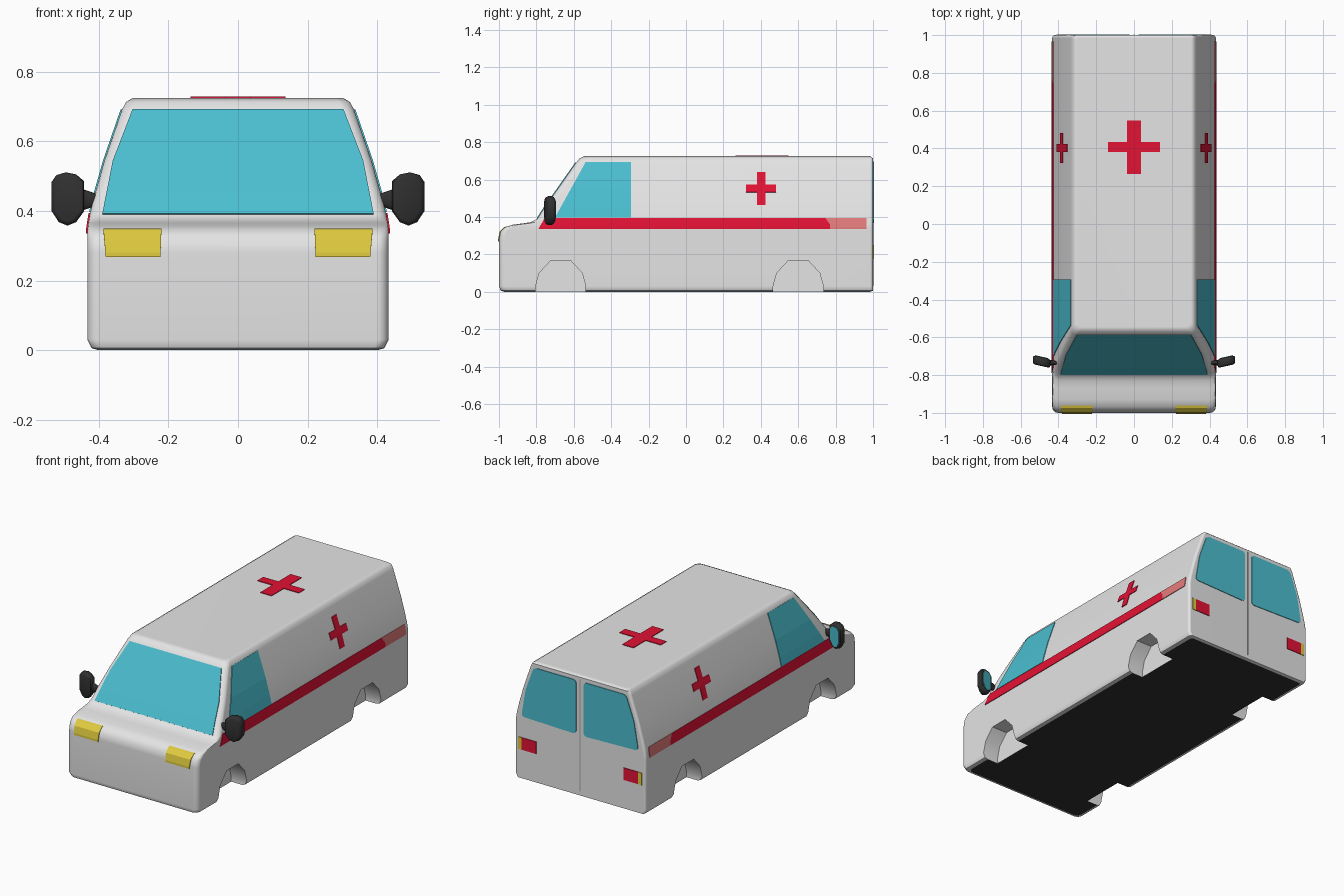
import bpy, bmesh, math
from mathutils import Vector

if "Cube" in bpy.data.objects:
    bpy.data.objects.remove(bpy.data.objects["Cube"])


def material(name, rgb):
    m = bpy.data.materials.new(name)
    m.diffuse_color = (*rgb, 1)
    m.use_nodes = True
    m.node_tree.nodes["Principled BSDF"].inputs["Base Color"].default_value = m.diffuse_color
    return m


WHITE = material("body_white", (0.78, 0.78, 0.78))
DARK = material("dark_plastic", (0.03, 0.03, 0.03))
GLASS = material("teal_glass", (0.07, 0.52, 0.63))
RED = material("signal_red", (0.76, 0.006, 0.035))
PINK = material("pale_red", (0.78, 0.2, 0.2))
YELLOW = material("lamp_yellow", (0.75, 0.6, 0.05))
SEAM = material("seam_grey", (0.4, 0.4, 0.4))

# Body outline by height: z, half width, front y
ROWS = [(0, .402, -.972), (.006, .421, -.99), (.03, .433, -1), (.28, .433, -1),
        (.32, .433, -.992), (.345, .433, -.968), (.358, .431, -.93),
        (.366, .430, -.87), (.372, .429, -.83), (.39, .426, -.795),
        (.45, .411, -.757), (.545, .384, -.69), (.69, .334, -.588),
        (.713, .322, -.57), (.725, .302, -.545)]


def outline(z, col):
    """Half width (col 1) or front y (col 2) of the body at height z."""
    for a, b in zip(ROWS, ROWS[1:]):
        if z <= b[0]:
            t = (z - a[0]) / (b[0] - a[0])
            return a[col] + t * (b[col] - a[col])
    return ROWS[-1][col]


def finish(bm, name, mats, angle=None):
    me = bpy.data.meshes.new(name)
    bm.to_mesh(me)
    bm.free()
    ob = bpy.data.objects.new(name, me)
    bpy.context.collection.objects.link(ob)
    for m in mats:
        me.materials.append(m)
    if angle:
        smooth(ob, angle)
    return ob


def smooth(ob, angle):
    bpy.ops.object.select_all(action='DESELECT')
    ob.select_set(True)
    bpy.context.view_layer.objects.active = ob
    bpy.ops.object.shade_smooth_by_angle(angle=math.radians(angle))


def prism(bm, pts, place, lo, hi):
    """Extrude a 2D polygon from depth lo to hi."""
    a = [bm.verts.new(place(u, v, lo)) for u, v in pts]
    b = [bm.verts.new(place(u, v, hi)) for u, v in pts]
    bm.faces.new(a)
    bm.faces.new(b)
    for i in range(len(pts)):
        j = (i + 1) % len(pts)
        bm.faces.new((a[i], a[j], b[j], b[i]))
    bmesh.ops.recalc_face_normals(bm, faces=bm.faces[:])


def plate(name, polys, place, out, mat, radius=0):
    """Thin plate: 2D polygons cut at the body's height lines and laid on it."""
    bm = bmesh.new()
    for p in polys:
        bm.faces.new([bm.verts.new((u, 0, v)) for u, v in p])
    if radius:
        bmesh.ops.bevel(bm, geom=bm.verts[:], offset=radius, segments=3,
                        profile=.5, affect='VERTICES')
    for row in ROWS[1:-1]:
        bmesh.ops.bisect_plane(bm, geom=bm.verts[:] + bm.edges[:] + bm.faces[:],
                               plane_co=(0, 0, row[0]), plane_no=(0, 0, 1))
    for v in bm.verts:
        v.co = place(v.co.x, v.co.z)
    bm.normal_update()
    flip = [f for f in bm.faces if f.normal.dot(Vector(out)) < 0]
    bmesh.ops.reverse_faces(bm, faces=flip)
    ob = finish(bm, name, [mat])
    sol = ob.modifiers.new("thickness", 'SOLIDIFY')
    sol.thickness, sol.offset = .006, -1
    return ob


def box(u0, u1, v0, v1):
    return [(u0, v0), (u1, v0), (u1, v1), (u0, v1)]


def cross(u, v, hu, hv, tu, tv):
    return [box(u - tu, u + tu, v - hv, v + hv),
            box(u - hu, u - tu, v - tv, v + tv), box(u + tu, u + hu, v - tv, v + tv)]


# Body: stack of rounded rectangles
bm = bmesh.new()
rings = []
for z, w, f in ROWS:
    r = .985 if z in (0, ROWS[-1][0]) else 1
    ring = []
    for cx, cy, rad, start in ((w, r, .015, 0), (-w, r, .015, 90),
                               (-w, f, .032, 180), (w, f, .032, 270)):
        ox = cx - math.copysign(rad, cx)
        oy = cy - rad if start < 180 else cy + rad
        for k in range(5):
            a = math.radians(start + k * 22.5)
            ring.append(bm.verts.new((ox + rad * math.cos(a), oy + rad * math.sin(a), z)))
    rings.append(ring)
for a, b in zip(rings, rings[1:]):
    for i in range(len(a)):
        j = (i + 1) % len(a)
        bm.faces.new((a[i], a[j], b[j], b[i]))
bm.faces.new(rings[-1])
floor = bm.faces.new(rings[0][::-1])
floor.material_index = 1
bmesh.ops.recalc_face_normals(bm, faces=bm.faces[:])
body = finish(bm, "van_body", [WHITE, DARK])

# Wheel arches cut into both sides
bm = bmesh.new()
ARCH = [(-.134, -.1), (-.134, .03), (-.115, .1), (-.055, .165),
        (.055, .165), (.115, .1), (.134, .03), (.134, -.1)]
for cy in (-.67, .6):
    for s in (-1, 1):
        prism(bm, ARCH, lambda u, v, d: (s * d, cy + u, v), .33, .6)
cutter = finish(bm, "arch_cutter", [WHITE])
cutter.hide_render = True
cut = body.modifiers.new("arches", 'BOOLEAN')
cut.operation, cut.solver, cut.object = 'DIFFERENCE', 'EXACT', cutter
bpy.context.view_layer.objects.active = body
bpy.ops.object.modifier_apply(modifier="arches")
bpy.data.objects.remove(cutter)
smooth(body, 40)
wn = body.modifiers.new("normals", 'WEIGHTED_NORMAL')
wn.keep_sharp = True


def on_front(x, z):
    return (x, outline(z, 2) - .005, z)


def on_rear(x, z):
    return (x, 1.004, z)


# Windscreen, roof cross and rear door seam
plate("windscreen", [[(-.39, .392), (.39, .392), (.36, .545), (.303, .693),
                      (-.303, .693), (-.36, .545)]], on_front, (0, -1, .5), GLASS)
plate("roof_cross", cross(0, .407, .137, .142, .037, .027),
      lambda x, y: (x, y, .729), (0, 0, 1), RED)
plate("rear_door_seam", [box(-.002, .002, .03, .70)],
      lambda x, z: (x, 1.002, z), (0, 1, 0), SEAM)

for s, side in ((-1, "left"), (1, "right")):
    def on_side(y, z):
        return (s * (outline(z, 1) + .004), y, z)

    # Side window, stripe and cross
    out = (s, 0, .3)
    plate(side + "_window", [[(-.70, .398), (-.293, .398), (-.293, .693), (-.537, .693)]],
          on_side, out, GLASS)
    plate(side + "_stripe", [[(-.79, .335), (.77, .335), (.77, .36), (.745, .395),
                              (-.755, .395)]], on_side, out, RED)
    plate(side + "_stripe_end", [[(.77, .335), (.965, .335), (.965, .395), (.745, .395),
                                  (.77, .36)]], on_side, out, PINK)
    plate(side + "_cross", cross(.402, .553, .08, .088, .022, .02), on_side, out, RED)

    # Head lamp, rear lamp and rear window
    plate(side + "_headlamp", [[(s * .223, .268), (s * .38, .268), (s * .387, .349),
                                (s * .22, .349)]], on_front, (0, -1, .5), YELLOW)
    plate(side + "_tail_lamp", [box(s * .288, s * .385, .178, .25)], on_rear, (0, 1, 0), RED)
    plate(side + "_indicator", [box(s * .385, s * .41, .178, .25)], on_rear, (0, 1, 0), YELLOW)
    plate(side + "_rear_window", [[(s * .025, .368), (s * .387, .378), (s * .358, .545),
                                   (s * .305, .69), (s * .025, .69)]],
          on_rear, (0, 1, 0), GLASS, .02)

    # Door mirror: bevelled head, flared stalk, glass
    HEAD = [(.442, .485), (.465, .505), (.495, .511), (.522, .503), (.536, .483),
            (.536, .40), (.515, .368), (.49, .358), (.465, .368), (.442, .40)]
    bm = bmesh.new()
    prism(bm, HEAD, lambda u, v, d: (s * u, d + (u - .49) * .22, v), -.752, -.705)
    rim = [e for e in bm.edges if abs(e.verts[0].co.z - e.verts[1].co.z) > 1e-4
           or abs(e.verts[0].co.x - e.verts[1].co.x) > 1e-4]
    bmesh.ops.bevel(bm, geom=rim, offset=.013, segments=2, profile=.5, affect='EDGES')
    finish(bm, side + "_mirror_head", [DARK], 50)
    bpy.ops.mesh.primitive_cone_add(vertices=12, radius1=.016, radius2=.036, depth=.06,
                                    location=(s * .433, -.735, .432),
                                    rotation=(0, s * math.pi / 2, 0))
    stalk = bpy.context.object
    stalk.name = side + "_mirror_stalk"
    stalk.scale.y = .5
    stalk.data.materials.append(DARK)
    smooth(stalk, 40)
    plate(side + "_mirror_glass",
          [[(.49 + (u - .49) * .72, .435 + (v - .435) * .8) for u, v in HEAD]],
          lambda u, z: (s * u, -.702 + (u - .49) * .22, z), (0, 1, 0), GLASS)
